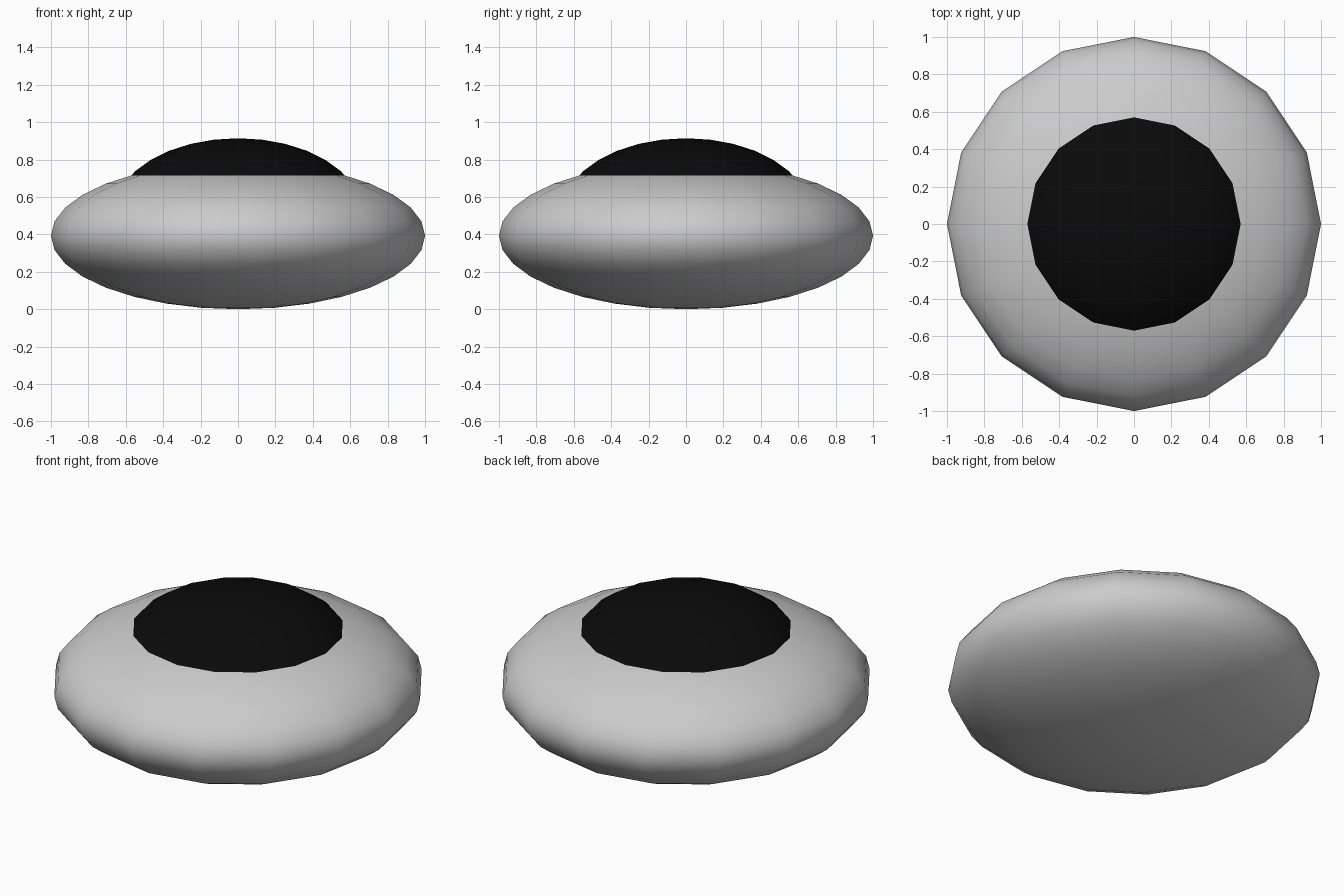
import bpy

if "Cube" in bpy.data.objects:
    bpy.data.objects.remove(bpy.data.objects["Cube"])


def ellipsoid(name, radius, half_height, z):
    """Smooth 16 x 16 sphere squashed vertically."""
    bpy.ops.mesh.primitive_uv_sphere_add(segments=16, ring_count=16, radius=1, location=(0, 0, z))
    ob = bpy.context.object
    ob.name = name
    ob.scale = (radius, radius, half_height)
    bpy.ops.object.transform_apply(location=False, rotation=False, scale=True)
    bpy.ops.object.shade_smooth()
    return ob


# flattened main body resting on the ground
ellipsoid("saucer_body", 1.0, 0.393, 0.393)

# black dome poking out of the top
dome = ellipsoid("dome", 0.66, 0.394, 0.52)
black = bpy.data.materials.new("black")
black.diffuse_color = (0.003, 0.003, 0.003, 1)
black.use_nodes = True
black.node_tree.nodes["Principled BSDF"].inputs["Base Color"].default_value = black.diffuse_color
dome.data.materials.append(black)
